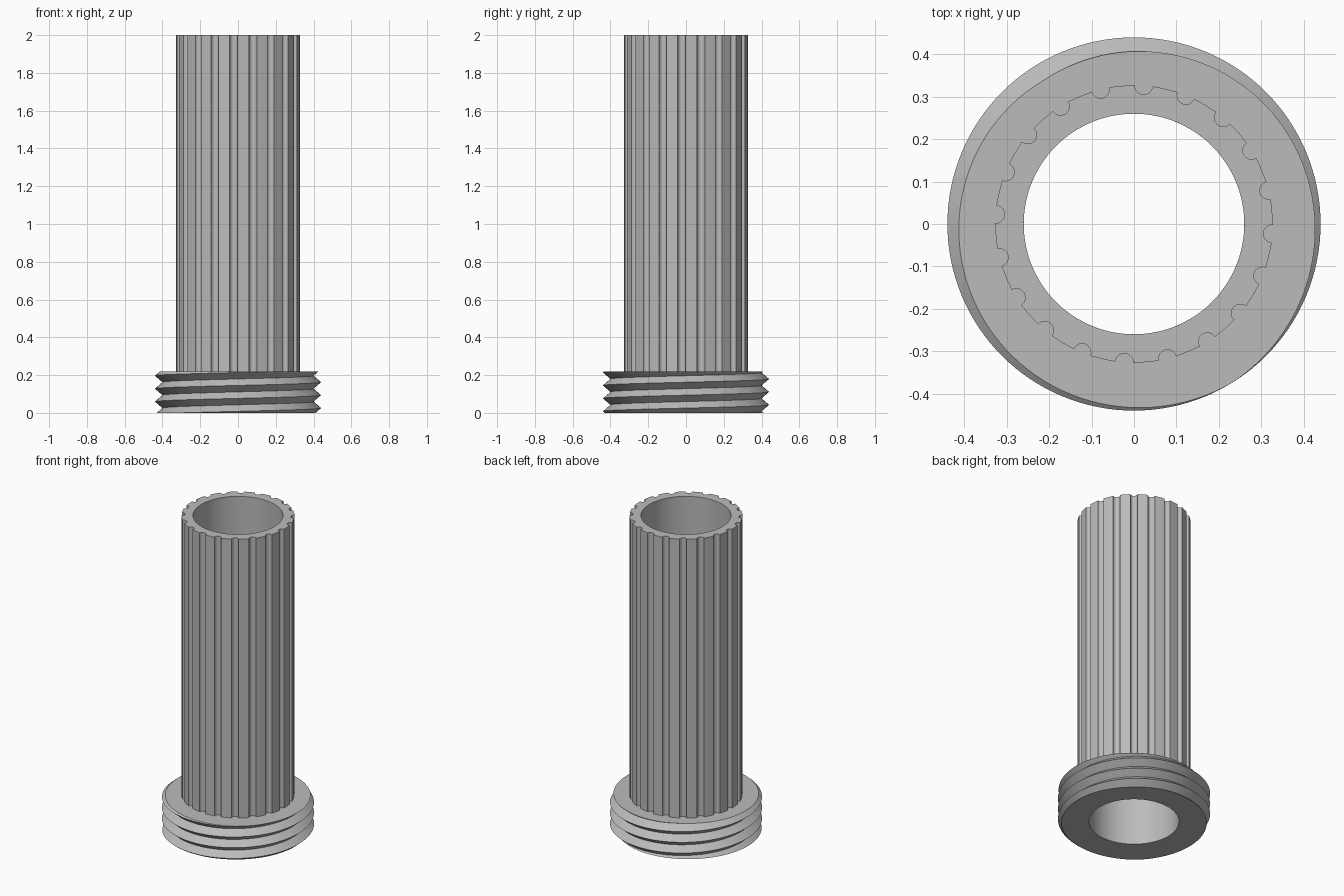
import bpy, bmesh, math
from math import cos, sin, pi, tau

if "Cube" in bpy.data.objects:
    bpy.data.objects.remove(bpy.data.objects["Cube"])

BORE, TUBE_R, TOP = 0.26, 0.327, 2.0
GROOVES, GROOVE_R, GROOVE_START = 20, 0.021, math.radians(-4)
COLLAR_H, ROOT, CREST = 0.22, 0.40, 0.44
PITCH, PHASE = 0.0685, 0.0255
STEPS = 128

grey = bpy.data.materials.new("plain grey")
grey.use_nodes = True
colour = (0.5, 0.5, 0.5, 1)
grey.diffuse_color = colour
grey.node_tree.nodes["Principled BSDF"].inputs["Base Color"].default_value = colour


def grid_object(name, columns):
    """Skin neighbouring columns of points with quads and weld the seam."""
    bm = bmesh.new()
    cols = [[bm.verts.new(p) for p in col] for col in columns]
    for a, b in zip(cols, cols[1:]):
        for i in range(len(a) - 1):
            bm.faces.new((a[i], b[i], b[i + 1], a[i + 1]))
    bmesh.ops.remove_doubles(bm, verts=bm.verts, dist=0.0001)
    bmesh.ops.recalc_face_normals(bm, faces=bm.faces)
    mesh = bpy.data.meshes.new(name)
    bm.to_mesh(mesh)
    bm.free()
    mesh.materials.append(grey)
    obj = bpy.data.objects.new(name, mesh)
    bpy.context.collection.objects.link(obj)
    bpy.ops.object.select_all(action='DESELECT')
    obj.select_set(True)
    bpy.context.view_layer.objects.active = obj
    bpy.ops.object.shade_smooth_by_angle(angle=math.radians(30))
    return obj


# Fluted tube: round grooves cut into a ring, with plain lands between
outline = []
half = GROOVE_R / TUBE_R
for g in range(GROOVES):
    mid = GROOVE_START + g * tau / GROOVES
    for i in range(9):
        t = mid - pi / 2 - i * pi / 8
        outline.append((TUBE_R * cos(mid) + GROOVE_R * cos(t),
                        TUBE_R * sin(mid) + GROOVE_R * sin(t)))
    for i in range(1, 4):
        t = mid + half + (tau / GROOVES - 2 * half) * i / 4
        outline.append((TUBE_R * cos(t), TUBE_R * sin(t)))
outline.append(outline[0])

columns = []
for x, y in outline:
    k = BORE / math.hypot(x, y)
    columns.append([(x, y, COLLAR_H), (x, y, TOP),
                    (x * k, y * k, TOP), (x * k, y * k, COLLAR_H)])
grid_object("fluted_tube", columns)


# Threaded collar: a right-hand V thread trimmed flat at both ends
def thread_radius(z, turn):
    u = ((z - PHASE) / PITCH - turn) % 1
    return ROOT + (CREST - ROOT) * abs(1 - 2 * u)


columns = []
for s in range(STEPS + 1):
    turn = s / STEPS
    c, n = cos(tau * turn), sin(tau * turn)
    column = [(BORE, 0)]
    for k in range(-4, 9):
        z = PHASE + PITCH * (turn + k / 2)
        z = min(max(z, 0), COLLAR_H)
        column.append((thread_radius(z, turn), z))
    column += [(BORE, COLLAR_H), (BORE, 0)]
    columns.append([(r * c, r * n, z) for r, z in column])
grid_object("threaded_collar", columns)
